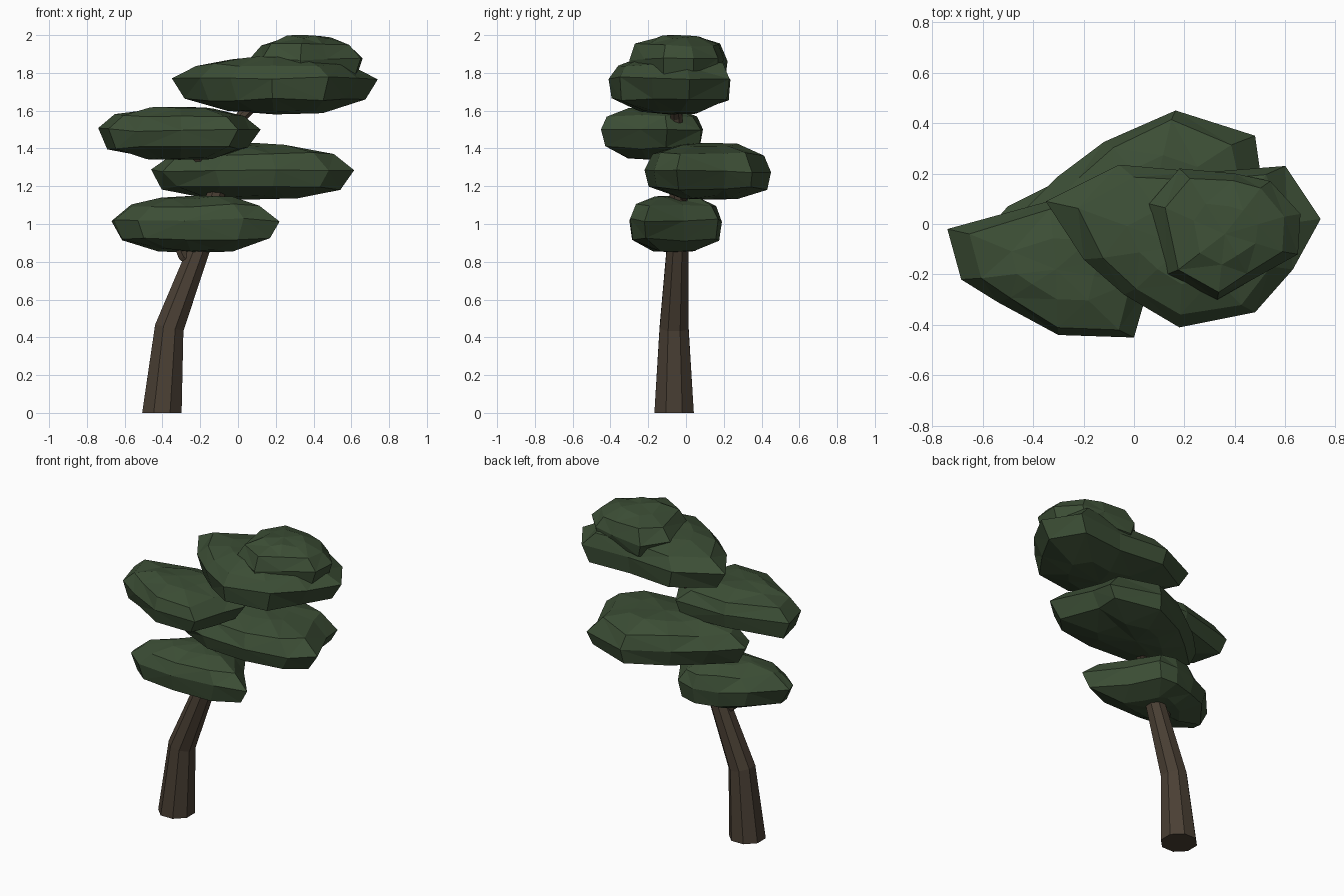
import bpy, bmesh, math, random
from mathutils import Vector

if "Cube" in bpy.data.objects:
    bpy.data.objects.remove(bpy.data.objects["Cube"])

random.seed(4)


def material(name, rgb):
    m = bpy.data.materials.new(name)
    m.diffuse_color = (*rgb, 1)
    m.use_nodes = True
    m.node_tree.nodes["Principled BSDF"].inputs["Base Color"].default_value = m.diffuse_color
    return m


BARK = material("bark brown", (0.068, 0.050, 0.034))
LEAF = material("leaf green", (0.045, 0.076, 0.036))


def finish(bm, name, mat):
    bmesh.ops.recalc_face_normals(bm, faces=bm.faces)
    me = bpy.data.meshes.new(name)
    bm.to_mesh(me)
    bm.free()
    me.materials.append(mat)
    ob = bpy.data.objects.new(name, me)
    bpy.context.collection.objects.link(ob)
    return ob


def bridge(bm, a, b):
    n = len(a)
    for i in range(n):
        j = (i + 1) % n
        bm.faces.new((a[i], a[j], b[j], b[i]))


def limb(name, path, sides, flat_start=False):
    """Tapered faceted tube; path holds x, y, z, radius."""
    bm = bmesh.new()
    pts = [Vector(p[:3]) for p in path]
    rings = []
    for i, p in enumerate(pts):
        d = (pts[min(i + 1, len(pts) - 1)] - pts[max(i - 1, 0)]).normalized()
        if flat_start and i == 0:
            d = Vector((0, 0, 1))
        u = Vector((0, 1, 0)).cross(d).normalized()
        v = d.cross(u)
        r = path[i][3]
        ring = []
        for k in range(sides):
            a = 2 * math.pi * (k + 0.5) / sides
            ring.append(bm.verts.new(p + r * (math.cos(a) * u + math.sin(a) * v)))
        rings.append(ring)
    for a, b in zip(rings, rings[1:]):
        bridge(bm, a, b)
    bm.faces.new(rings[0])
    bm.faces.new(rings[-1])
    return finish(bm, name, BARK)


# (x scale, y scale, height: -1 bottom, 0 widest, +1 top)
PROFILE = [(0.45, 0.48, -0.93), (0.87, 0.94, -0.60), (1, 1, 0.0),
           (0.78, 0.86, 0.60), (0.42, 0.46, 0.93)]


def pad(name, outline, zlow, zmid, zhigh):
    """Flattened faceted foliage cloud following a plan outline."""
    bm = bmesh.new()
    xs, ys = [p[0] for p in outline], [p[1] for p in outline]
    c = Vector(((min(xs) + max(xs)) / 2, (min(ys) + max(ys)) / 2))

    def height(t):
        return zmid + t * (zhigh - zmid if t > 0 else zmid - zlow)

    rings = []
    for sx, sy, t in PROFILE:
        ring = []
        for x, y in outline:
            k = 1 if t == 0 else random.uniform(0.96, 1.04)
            z = height(t) + random.uniform(-0.01, 0.01)
            ring.append(bm.verts.new((c.x + (x - c.x) * k * sx, c.y + (y - c.y) * k * sy, z)))
        rings.append(ring)
    for a, b in zip(rings, rings[1:]):
        bridge(bm, a, b)
    for ring, z in ((rings[0], zlow), (rings[-1], zhigh)):
        tip = bm.verts.new((c.x, c.y, z))
        for i in range(len(ring)):
            bm.faces.new((ring[i], ring[(i + 1) % len(ring)], tip))
    bmesh.ops.triangulate(bm, faces=bm.faces)
    return finish(bm, name, LEAF)


# Leaning trunk
limb("trunk", [(-0.403, -0.063, 0, 0.113), (-0.364, -0.063, 0.45, 0.083),
               (-0.205, -0.045, 0.87, 0.062), (-0.11, -0.04, 1.18, 0.05),
               (-0.06, -0.05, 1.38, 0.042), (0.02, -0.05, 1.57, 0.034),
               (0.18, -0.06, 1.72, 0.025)], 8, True)

# Side branches into the foliage
limb("low_branch", [(-0.22, -0.05, 0.77, 0.03), (-0.29, -0.06, 0.83, 0.03),
                    (-0.36, -0.08, 0.98, 0.02)], 6)
limb("left_branch", [(-0.10, -0.04, 1.25, 0.03), (-0.20, -0.11, 1.335, 0.027),
                     (-0.32, -0.18, 1.46, 0.018)], 6)
limb("right_branch", [(-0.13, -0.04, 1.12, 0.03), (0.0, 0.05, 1.22, 0.025),
                      (0.12, 0.12, 1.28, 0.018)], 6)

# Foliage pads, bottom to top
pad("lowest_foliage", [(0.22, -0.22), (0.05, -0.01), (-0.06, 0.17), (-0.18, 0.19),
                       (-0.34, 0.15), (-0.50, 0.07), (-0.67, -0.12), (-0.655, -0.18),
                       (-0.53, -0.28), (-0.28, -0.30), (0.03, -0.295)], 0.85, 1.02, 1.15)
pad("right_foliage", [(0.615, -0.05), (0.50, 0.21), (0.48, 0.35), (0.165, 0.45),
                      (-0.12, 0.325), (-0.30, 0.19), (-0.46, 0.03), (-0.40, -0.09),
                      (-0.12, -0.20), (0.20, -0.22), (0.48, -0.17)], 1.13, 1.28, 1.43)
pad("left_foliage", [(0.12, -0.10), (0.02, 0.08), (-0.34, 0.09), (-0.74, -0.02),
                     (-0.685, -0.22), (-0.54, -0.31), (-0.30, -0.44), (0.0, -0.45),
                     (0.06, -0.24)], 1.34, 1.50, 1.62)
pad("upper_foliage", [(0.74, 0.02), (0.60, 0.23), (0.28, 0.205), (-0.06, 0.235),
                      (-0.35, 0.09), (-0.20, -0.14), (-0.04, -0.28), (0.18, -0.41),
                      (0.48, -0.35), (0.63, -0.18)], 1.58, 1.77, 1.89)
pad("top_foliage", [(0.66, 0.04), (0.54, 0.17), (0.40, 0.20), (0.18, 0.22),
                    (0.06, 0.08), (0.13, -0.20), (0.33, -0.30), (0.47, -0.22),
                    (0.65, -0.12)], 1.74, 1.87, 2.0)
